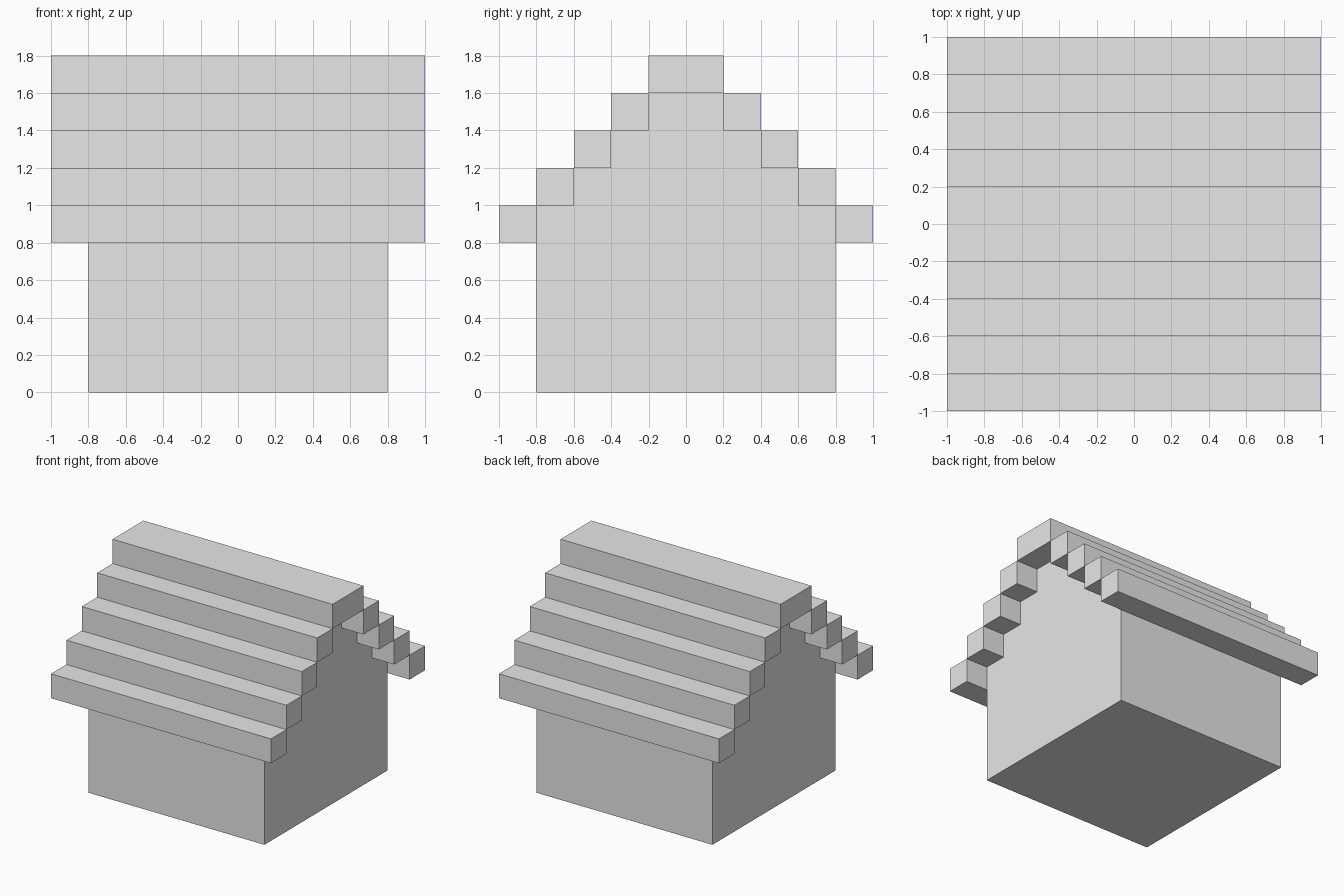
import bpy
import bmesh

STEP = 0.2

old = bpy.data.objects.get("Cube")
if old:
    bpy.data.objects.remove(old, do_unlink=True)

grey = bpy.data.materials.new("light_grey")
grey.use_nodes = True
grey.diffuse_color = (0.8, 0.8, 0.8, 1)
grey.node_tree.nodes["Principled BSDF"].inputs["Base Color"].default_value = (0.8, 0.8, 0.8, 1)


def extrude_profile(name, points, half_length):
    """Extrude a closed (y, z) profile along x, centred on x = 0."""
    bm = bmesh.new()
    face = bm.faces.new([bm.verts.new((-half_length, y, z)) for y, z in points])
    grown = bmesh.ops.extrude_face_region(bm, geom=[face])["geom"]
    verts = [v for v in grown if isinstance(v, bmesh.types.BMVert)]
    bmesh.ops.translate(bm, verts=verts, vec=(2 * half_length, 0, 0))
    bmesh.ops.recalc_face_normals(bm, faces=bm.faces)
    mesh = bpy.data.meshes.new(name)
    bm.to_mesh(mesh)
    bm.free()
    mesh.materials.append(grey)
    obj = bpy.data.objects.new(name, mesh)
    bpy.context.collection.objects.link(obj)
    return obj


def beam(name, y0, y1, z0):
    """Square-cut roof beam running the full roof length."""
    z1 = z0 + STEP
    return extrude_profile(name, [(y0, z0), (y1, z0), (y1, z1), (y0, z1)], 1.0)


# House body with stepped gables
side = [(0.8, 0.0)]
for i in range(4):
    y = 0.8 - i * STEP
    if i:
        side.append((y, 0.8 + i * STEP))
    side.append((y, 1.0 + i * STEP))
extrude_profile("house_body", side + [(-y, z) for y, z in reversed(side)], 0.8)

# Roof steps on both slopes
for i in range(4):
    outer, z = 1.0 - i * STEP, 0.8 + i * STEP
    beam(f"front_roof_step_{i + 1}", -outer, STEP - outer, z)
    beam(f"back_roof_step_{i + 1}", outer - STEP, outer, z)

# Ridge cap
beam("roof_ridge", -STEP, STEP, 1.6)
